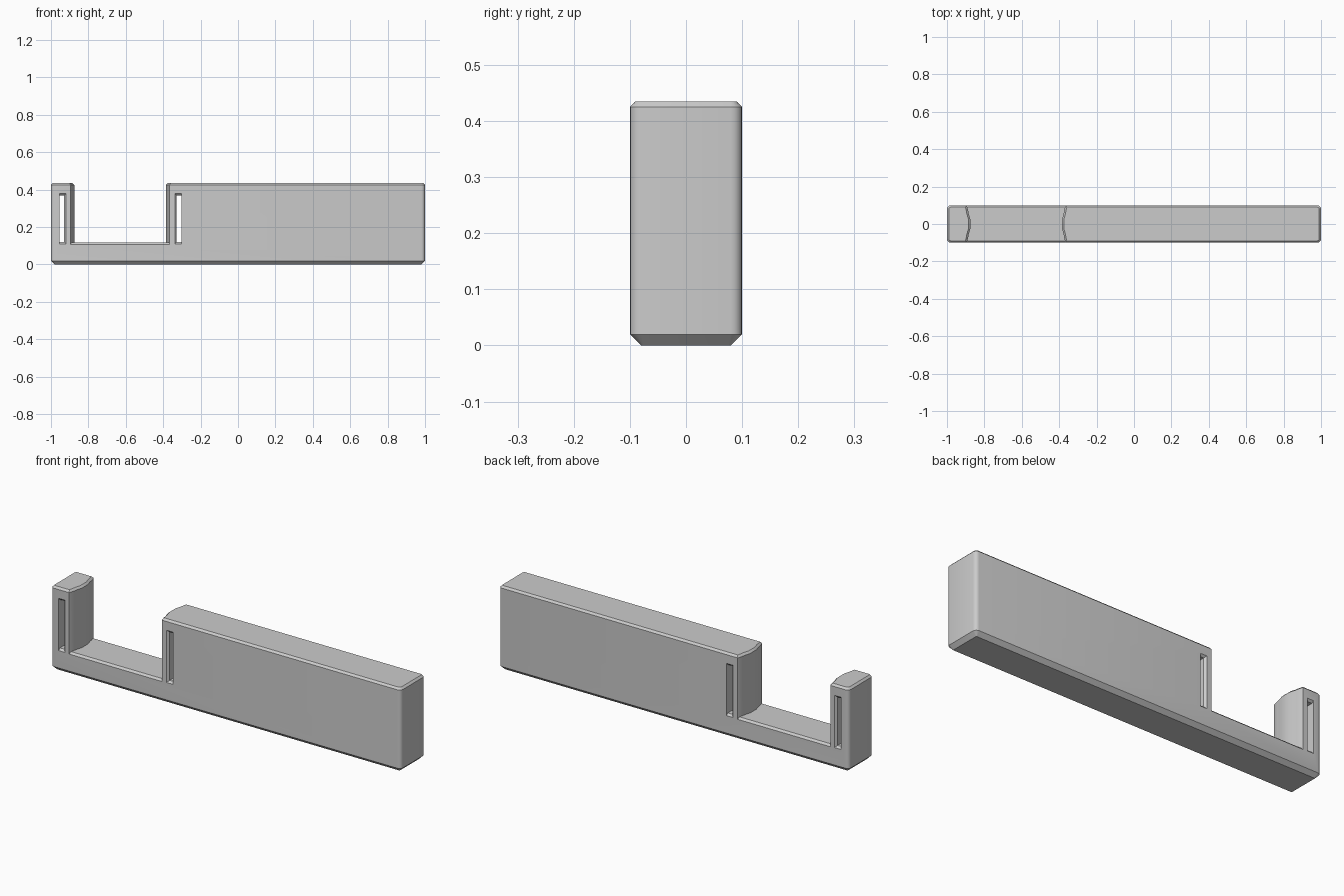
import bpy, bmesh, math

if "Cube" in bpy.data.objects:
    bpy.data.objects.remove(bpy.data.objects["Cube"])

TOP, HALF_D, CH = 0.435, 0.1, 0.01

grey = bpy.data.materials.new("plain grey")
grey.use_nodes = True
grey.diffuse_color = (0.6, 0.6, 0.6, 1)
grey.node_tree.nodes["Principled BSDF"].inputs["Base Color"].default_value = (0.6, 0.6, 0.6, 1)


def loft(name, rings):
    """Skin a list of equal-length vertex rings and cap both ends."""
    bm = bmesh.new()
    loops = [[bm.verts.new(p) for p in ring] for ring in rings]
    n = len(loops[0])
    for a, b in zip(loops, loops[1:]):
        for i in range(n):
            j = (i + 1) % n
            bm.faces.new((a[i], a[j], b[j], b[i]))
    bm.faces.new(loops[0])
    bm.faces.new(loops[-1])
    bmesh.ops.recalc_face_normals(bm, faces=bm.faces)
    mesh = bpy.data.meshes.new(name)
    bm.to_mesh(mesh)
    bm.free()
    mesh.materials.append(grey)
    obj = bpy.data.objects.new(name, mesh)
    bpy.context.collection.objects.link(obj)
    return obj


def rounded_ring(z, inset, steps=5):
    """Rounded rectangle at height z, shrunk by inset."""
    r = max(0.02 - inset, 0.004)
    cx, cy = 1 - inset - r, HALF_D - inset - r
    ring = []
    for k, (sx, sy) in enumerate([(1, 1), (-1, 1), (-1, -1), (1, -1)]):
        for s in range(steps):
            a = math.pi / 2 * (k + s / (steps - 1))
            ring.append((sx * cx + r * math.cos(a), sy * cy + r * math.sin(a), z))
    return ring


# Main block: wide chamfer below, narrow chamfer above, rounded corners
body = loft("holder_body", [rounded_ring(0, 0.02), rounded_ring(0.02, 0),
                            rounded_ring(TOP - CH, 0), rounded_ring(TOP, CH)])


def pocket_ring(y, bulge, floor):
    """Pocket section: side walls bulge inwards, top edges flare out."""
    l, r, up = -0.895 + bulge, -0.365 - bulge, TOP - CH
    return [(l, y, floor), (r, y, floor), (r, y, up), (r + 2 * CH, y, up + 2 * CH),
            (l - 2 * CH, y, up + 2 * CH), (l, y, up)]


# Pocket cutter, with ribbed spring walls and chamfered floor edges
half = [(0.11, -0.004, 0.098), (0.09, 0.004, 0.118), (0.065, 0.01, 0.118),
        (0.055, 0.011, 0.118), (0.025, 0.02, 0.118)]
stations = [(-y, b, f) for y, b, f in half] + half[::-1]
cutters = [loft("pocket_cutter", [pocket_ring(*s) for s in stations])]


# Slot cutters behind each spring wall, with flared mouths on the pocket side
def slot_ring(y, x_back, side, flare):
    x_near = x_back + side * (0.026 + flare)
    return [(x_back, y, 0.12 - flare), (x_near, y, 0.12 - flare),
            (x_near, y, 0.37 + flare), (x_back, y, 0.37 + flare)]


for name, x_back, side in [("right", -0.955, 1), ("left", -0.302, -1)]:
    mouths = [(-0.11, 2 * CH), (-0.09, 0), (0.09, 0), (0.11, 2 * CH)]
    cutters.append(loft(name + "_slot_cutter",
                        [slot_ring(y, x_back, side, f) for y, f in mouths]))

for cutter in cutters:
    cutter.hide_render = True
    mod = body.modifiers.new(cutter.name, "BOOLEAN")
    mod.operation, mod.solver, mod.object = "DIFFERENCE", "EXACT", cutter

# Bake the cuts and remove the helpers
bpy.context.view_layer.update()
depsgraph = bpy.context.evaluated_depsgraph_get()
carved = bpy.data.meshes.new_from_object(body.evaluated_get(depsgraph))
body.modifiers.clear()
body.data = carved
for cutter in cutters:
    bpy.data.objects.remove(cutter)

bpy.ops.object.select_all(action="DESELECT")
body.select_set(True)
bpy.context.view_layer.objects.active = body
bpy.ops.object.shade_smooth_by_angle(angle=math.radians(30))
